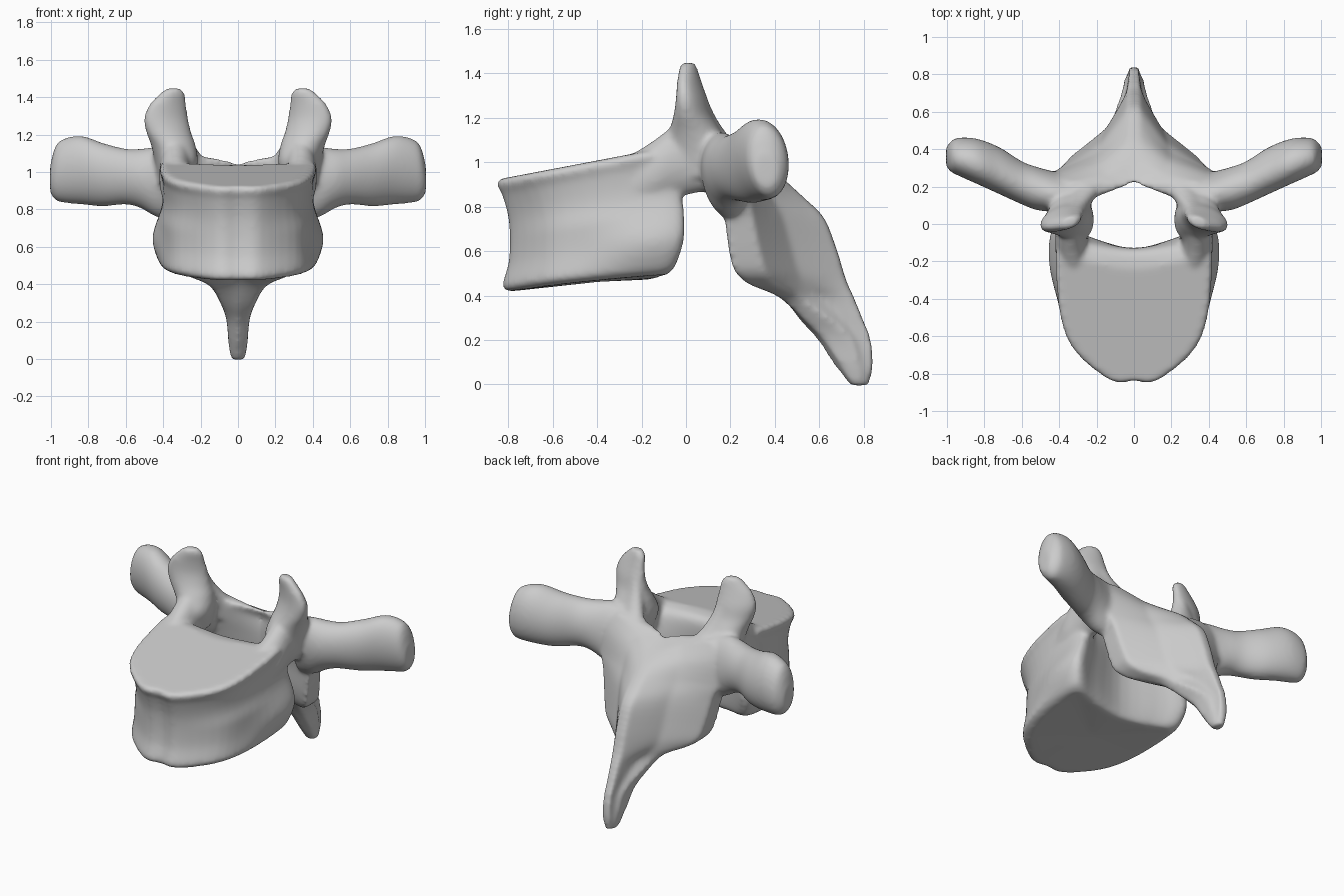
import bpy, bmesh, math
from mathutils import Vector

if "Cube" in bpy.data.objects:
    bpy.data.objects.remove(bpy.data.objects["Cube"])


def refine(rows, n, closed=False):
    """Catmull-Rom interpolation through rows of numbers."""
    m, out = len(rows), []
    get = (lambda i: rows[i % m]) if closed else (lambda i: rows[max(0, min(m - 1, i))])
    for i in range(m if closed else m - 1):
        for k in range(n):
            t = k / n
            out.append([0.5 * (2 * b + (c - a) * t + (2 * a - 5 * b + 4 * c - d) * t * t
                               + (3 * b - a - 3 * c + d) * t ** 3)
                        for a, b, c, d in zip(get(i - 1), get(i), get(i + 1), get(i + 2))])
    return out if closed else out + [list(rows[-1])]


def loft(bm, rings):
    """Skin a stack of equal-sized rings and cap both ends."""
    vs = [[bm.verts.new(p) for p in r] for r in rings]
    n = len(vs[0])
    faces = [bm.faces.new((a[i], a[(i + 1) % n], b[(i + 1) % n], b[i]))
             for a, b in zip(vs, vs[1:]) for i in range(n)]
    for end in (vs[0], vs[-1]):
        c = bm.verts.new(sum((v.co for v in end), Vector()) / n)
        faces += [bm.faces.new((end[i], end[(i + 1) % n], c)) for i in range(n)]
    bmesh.ops.recalc_face_normals(bm, faces=faces)


def mirrored(half):
    """Close a half outline (x >= 0, ends on or near the midline)."""
    return half + [(-x, y) for x, y in reversed(half) if x > 1e-6]


def tube(bm, rows, axis, side, angle=0):
    """Loft ellipses; rows are centre x, y, z and two radii, across the axis."""
    ca, sa = math.cos(angle), math.sin(angle)
    rings = []
    for x, y, z, r1, r2 in refine(rows, 5):
        ring = []
        for k in range(28):
            a = 2 * math.pi * k / 28
            u, v = r1 * math.cos(a), r2 * math.sin(a)
            u, v = u * ca - v * sa, u * sa + v * ca
            d = {'X': (0, u, v), 'Y': (u, 0, v), 'Z': (u, v, 0)}[axis]
            ring.append((side * (x + d[0]), y + d[1], z + d[2]))
        rings.append(ring)
    loft(bm, rings)


bm = bmesh.new()

# vertebral body: height fraction, front y, widest x, rear side y, rear middle y
body = [(0.0, -0.79, 0.385, -0.09, -0.15), (0.06, -0.815, 0.425, -0.05, -0.13),
        (0.28, -0.785, 0.455, -0.01, -0.13), (0.6, -0.785, 0.405, -0.02, -0.13),
        (0.85, -0.815, 0.405, -0.07, -0.13), (0.95, -0.84, 0.42, -0.12, -0.16),
        (1.0, -0.83, 0.405, -0.17, -0.24)]
rings = []
for t, yf, w, ys, yc in refine(body, 5):
    # the sides flare toward the rear in the lower half
    f = min(w, 0.42)
    half = [(0, yf), (0.12, yf), (0.74 * f, yf + 0.15), (0.94 * f, yf + 0.34),
            (w, -0.2), (0.93 * w, ys), (0.55 * w, (ys + yc) / 2), (0, yc)]
    ring = []
    for x, y in refine(mirrored(half), 4, True):
        low = 0.415 + 0.085 * (y + 0.83) + 0.12 * x * x
        high = 0.925 + 0.19 * (y + 0.83)
        ring.append((x, y, low + (high - low) * t))
    rings.append(ring)
loft(bm, rings)

# laminae and spinous process: z, ridge y, ridge half width, outer x,
# outer back y, outer front y, middle front y
arch = [(1.03, .33, .03, .34, .22, .10, .25), (.95, .43, .03, .42, .26, .10, .24),
        (.85, .52, .03, .43, .28, .14, .24), (.75, .62, .03, .40, .30, .17, .25),
        (.6, .68, .03, .37, .33, .19, .26), (.5, .71, .03, .34, .36, .22, .32),
        (.445, .73, .03, .27, .40, .29, .38), (.39, .755, .03, .15, .50, .42, .44),
        (.28, .80, .028, .085, .66, .54, .52), (.2, .83, .026, .06, .74, .62, .59),
        (.08, .84, .026, .05, .78, .70, .67), (-.005, .82, .02, .035, .79, .75, .74)]
rings = []
for z, ya, t, w, yw, yf, yc in refine(arch, 4):
    half = [(0, yc), (w * .5, yc * .38 + yf * .62), (w, yf), (w, yw),
            (max(w * .45, t * 1.1), yw + (ya - yw) * .42), (t, ya)]
    # the upper rim dips at the midline
    dip = max(0, z - .85) * 2
    rings.append([(x, y, z + dip * (abs(x) - .13)) for x, y in mirrored(half)])
loft(bm, rings)

for side in (1, -1):
    # pedicle
    tube(bm, [(.31, -.3, .87, .08, .13), (.335, -.15, .95, .085, .145),
              (.335, -.06, 1.0, .085, .16), (.335, .02, 1.02, .085, .165),
              (.34, .1, 1.01, .09, .15), (.35, .2, .95, .09, .16)], 'Y', side)
    # superior articular process
    tube(bm, [(.335, .06, .93, .085, .11), (.33, .05, 1.05, .11, .15),
              (.345, .04, 1.14, .12, .115), (.37, .03, 1.21, .125, .08),
              (.385, .025, 1.285, .125, .06), (.375, .015, 1.36, .105, .045),
              (.35, .01, 1.42, .07, .036), (.345, .01, 1.447, .04, .028)], 'Z', side, -0.35)
    # web from articular process down to lamina
    tube(bm, [(.28, .19, .95, .12, .07), (.28, .165, 1.05, .11, .065),
              (.305, .11, 1.14, .085, .055), (.33, .07, 1.22, .075, .045),
              (.345, .045, 1.31, .06, .035)], 'Z', side, -0.55)
    # transverse process
    tube(bm, [(.32, .18, .93, .08, .19), (.43, .175, .945, .105, .19),
              (.52, .19, .965, .115, .16), (.6, .22, .975, .115, .15),
              (.72, .285, .985, .125, .17), (.84, .335, 1.01, .12, .185),
              (.94, .36, 1.005, .1, .17), (.98, .36, .99, .08, .14),
              (1.005, .36, .96, .05, .07)], 'X', side, 0.12)

mesh = bpy.data.meshes.new("vertebra")
bm.to_mesh(mesh)
bm.free()
bone = bpy.data.objects.new("vertebra", mesh)
bpy.context.collection.objects.link(bone)

# fuse the parts into one soft skin
fuse = bone.modifiers.new("fuse", 'REMESH')
fuse.mode = 'VOXEL'
fuse.voxel_size = 0.013
fuse.use_smooth_shade = True
soft = bone.modifiers.new("soften", 'SMOOTH')
soft.factor = 0.5
soft.iterations = 12
